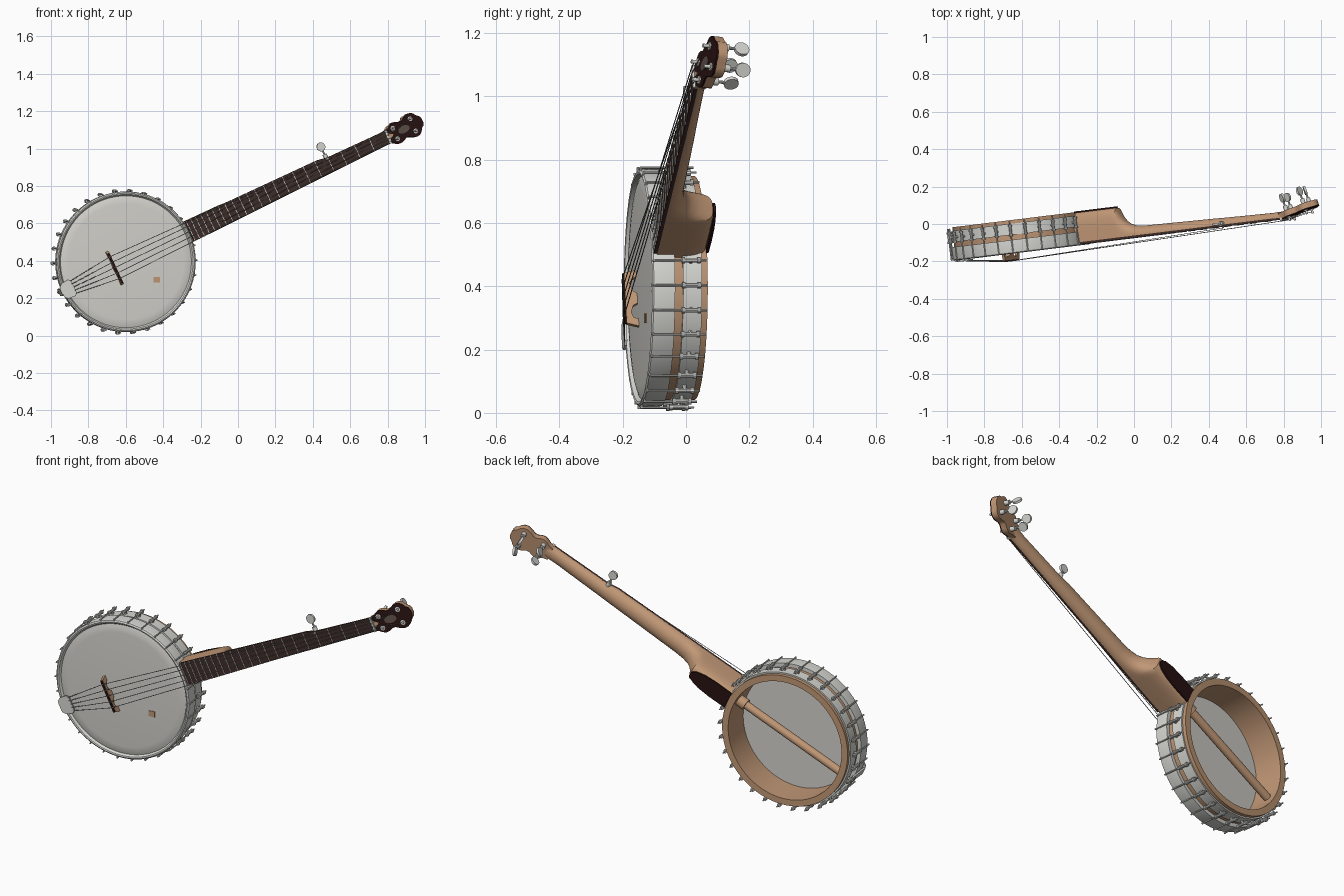
import bpy, bmesh, math
from mathutils import Matrix, Vector

if "Cube" in bpy.data.objects:
    bpy.data.objects.remove(bpy.data.objects["Cube"])

# Instrument frame: x along the neck, y across it, z out of the drum face
A, B = math.radians(7.0), math.radians(25.3)
M = (Matrix.Translation((-0.598, -0.147, 0.395)) @ Matrix.Rotation(A, 4, 'Z')
     @ Matrix.Rotation(math.pi / 2, 4, 'X') @ Matrix.Rotation(B, 4, 'Z'))
NUT = 1.555
HEAD = Matrix.Translation((NUT, 0, 0)) @ Matrix.Rotation(math.radians(13), 4, 'Y')
I4 = Matrix.Identity(4)


def material(name, col):
    m = bpy.data.materials.new(name)
    m.diffuse_color = (*col, 1)
    m.use_nodes = True
    m.node_tree.nodes["Principled BSDF"].inputs["Base Color"].default_value = m.diffuse_color
    return m


WOOD = material("maple_wood", (0.53, 0.31, 0.18))
METAL = material("polished_metal", (0.68, 0.68, 0.65))
SKIN = material("drum_skin", (0.66, 0.65, 0.61))
EBONY = material("dark_ebony", (0.022, 0.006, 0.006))
BOARD = material("fingerboard_brown", (0.05, 0.027, 0.022))
STRING = material("string_steel", (0.30, 0.30, 0.29))
INLAY = material("inlay_brown", (0.11, 0.08, 0.065))


def finish(bm, name, mat):
    bmesh.ops.recalc_face_normals(bm, faces=bm.faces)
    for f in bm.faces:
        f.smooth = True
    for e in bm.edges:
        e.smooth = e.calc_face_angle(0) < 0.6
    bm.transform(M)
    me = bpy.data.meshes.new(name)
    bm.to_mesh(me)
    bm.free()
    me.materials.append(mat)
    bpy.context.collection.objects.link(bpy.data.objects.new(name, me))


def skin_rings(bm, rings, caps=True, loop=False):
    vs = [[bm.verts.new(p) for p in r] for r in rings]
    n = len(vs[0])
    for a, b in zip(vs, vs[1:] + (vs[:1] if loop else [])):
        for i in range(n):
            j = (i + 1) % n
            bm.faces.new((a[i], a[j], b[j], b[i]))
    if caps and not loop:
        bm.faces.new(vs[0][::-1])
        bm.faces.new(vs[-1])


def prism(bm, outline, z0, z1, mat=I4):
    skin_rings(bm, [[mat @ Vector((x, y, z)) for x, y in outline] for z in (z0, z1)])


def rod(bm, p0, p1, r, seg=10, mat=I4):
    p0, p1 = mat @ Vector(p0), mat @ Vector(p1)
    d = p1 - p0
    q = d.to_track_quat('Z', 'Y').to_matrix()
    ring = [q @ Vector((r * math.cos(t), r * math.sin(t), 0))
            for t in (2 * math.pi * i / seg for i in range(seg))]
    skin_rings(bm, [[p + c for c in ring] for p in (p0, p1)])


def lathe(name, profile, mat, seg=96):
    bm = bmesh.new()
    rings = []
    for k in range(seg):
        t = 2 * math.pi * k / seg
        rings.append([(r * math.cos(t), r * math.sin(t), z) for r, z in profile])
    skin_rings(bm, rings, loop=True)
    bmesh.ops.remove_doubles(bm, verts=bm.verts, dist=1e-5)
    finish(bm, name, mat)


def oval(cx, cy, rx, ry, seg=24):
    return [(cx + rx * math.cos(2 * math.pi * i / seg), cy + ry * math.sin(2 * math.pi * i / seg))
            for i in range(seg)]


def interp(table, x):
    for (x0, y0), (x1, y1) in zip(table, table[1:]):
        if x <= x1:
            return y0 + (y1 - y0) * max(0, x - x0) / (x1 - x0)
    return table[-1][1]


# Drum: rim, bracket band, tension hoop, skin
lathe("drum_rim", [(0.32, -0.174), (0.354, -0.174), (0.354, -0.012), (0.32, -0.012)], WOOD)
lathe("bracket_band", [(0.35, -0.155), (0.362, -0.155), (0.362, -0.095), (0.35, -0.095)], METAL)
lathe("tension_hoop", [(0.35, -0.068), (0.374, -0.068), (0.376, -0.01), (0.374, 0.0),
                       (0.367, 0.005), (0.36, 0.003), (0.356, -0.004), (0.35, -0.012)], METAL)
lathe("drum_skin", [(0.0, 0.0), (0.31, -0.001), (0.335, -0.003), (0.356, -0.01),
                    (0.356, -0.014), (0.0, -0.014)], SKIN)

# Hooks with tube shoes all round, leaving the neck free
bm = bmesh.new()
for k in range(1, 30):
    R = Matrix.Rotation(math.radians(12 * k), 4, 'Z')
    rod(bm, (0.381, 0, 0.002), (0.381, 0, -0.168), 0.0038, 8, R)
    rod(bm, (0.366, 0, -0.001), (0.384, 0, -0.001), 0.004, 8, R)
    rod(bm, (0.379, 0, -0.09), (0.379, 0, -0.148), 0.0075, 10, R)
    for z in (-0.094, -0.144):
        rod(bm, (0.38, 0, z - 0.005), (0.38, 0, z + 0.005), 0.0105, 10, R)
    rod(bm, (0.355, 0, -0.12), (0.38, 0, -0.12), 0.007, 8, R)
finish(bm, "tension_hooks", METAL)

# Dowel running through the drum
bm = bmesh.new()
rod(bm, (-0.335, 0, -0.115), (0.34, 0, -0.115), 0.021, 24)
rod(bm, (0.275, 0, -0.115), (0.335, 0, -0.115), 0.03, 24)
finish(bm, "dowel", WOOD)

# Neck with heel: U-shaped sections along x
UPPER = [(0.36, 0.059), (1.16, 0.051), (1.22, 0.041), (NUT, 0.037)]
LOWER = [(0.36, 0.059), (NUT, 0.037)]
DEPTH = [(0.345, 0.172, 4), (0.45, 0.172, 4), (0.57, 0.171, 4), (0.592, 0.168, 3.6),
         (0.6, 0.15, 3.2), (0.612, 0.125, 2.8), (0.63, 0.098, 2.5), (0.655, 0.077, 2.3),
         (0.69, 0.064, 2.1), (0.74, 0.058, 2), (1.16, 0.049, 2), (1.22, 0.047, 2),
         (1.5, 0.041, 2), (1.57, 0.043, 2.6)]
bm = bmesh.new()
rings = []
for x, d, n in DEPTH:
    ring = []
    for i in range(25):
        t = math.pi * i / 24
        c, s = math.cos(t), math.sin(t)
        v = math.copysign(abs(c) ** (2 / n), c) * interp(UPPER if c > 0 else LOWER, x)
        ring.append((x, v, -0.011 - (d - 0.011) * max(s, 0) ** (2 / n)))
    rings.append(ring)
skin_rings(bm, rings)
finish(bm, "neck", WOOD)

# Heel cap
bm = bmesh.new()
prism(bm, [(0.355, -0.046), (0.45, -0.047), (0.52, -0.042), (0.565, -0.03), (0.588, -0.012),
           (0.588, 0.012), (0.565, 0.03), (0.52, 0.042), (0.45, 0.047), (0.355, 0.046)],
      -0.178, -0.17)
finish(bm, "heel_cap", EBONY)

# Fingerboard, frets, nut
bm = bmesh.new()
xs = [0.377, 1.16, 1.22, NUT]
prism(bm, [(x, -interp(LOWER, x)) for x in xs] + [(x, interp(UPPER, x)) for x in xs[::-1]],
      -0.012, 0.0)
finish(bm, "fingerboard", BOARD)
bm = bmesh.new()
for n in range(1, 23):
    x = NUT - 1.627 * (1 - 2 ** (-n / 12))
    lo, hi = interp(LOWER, x), interp(UPPER, x)
    prism(bm, [(x - .0018, -lo), (x + .0018, -lo), (x + .0018, hi), (x - .0018, hi)], -0.001, 0.0025)
finish(bm, "frets", METAL)
bm = bmesh.new()
prism(bm, [(NUT, -.038), (NUT + .012, -.038), (NUT + .012, .038), (NUT, .038)], -0.014, 0.006)
finish(bm, "nut", SKIN)

# Headstock with dark face plate
half = [(0.0, 0.037), (0.022, 0.04), (0.04, 0.052), (0.058, 0.06), (0.078, 0.057), (0.098, 0.047),
        (0.115, 0.048), (0.135, 0.06), (0.158, 0.067), (0.178, 0.064), (0.192, 0.052),
        (0.202, 0.037), (0.215, 0.028), (0.222, 0.012)]
outline = [(x, -y) for x, y in half] + [(x, y) for x, y in half[::-1]]
bm = bmesh.new()
prism(bm, outline, -0.036, -0.006, HEAD)
finish(bm, "headstock", WOOD)
bm = bmesh.new()
prism(bm, [(max(x, 0.012), y) for x, y in outline], -0.006, 0.0, HEAD)
finish(bm, "headstock_face", EBONY)
bm = bmesh.new()
prism(bm, oval(0.105, 0, 0.034, 0.02), -0.001, 0.0015, HEAD)
finish(bm, "headstock_inlay", INLAY)
bm = bmesh.new()
prism(bm, [(0.013, -0.018), (0.04, 0), (0.013, 0.018)], -0.001, 0.002, HEAD)
finish(bm, "headstock_wedge", WOOD)


# Tuners: barrel, shaft and flat oval button along local -z
def tuner(bm, mat):
    rod(bm, (0, 0, 0.004), (0, 0, -0.026), 0.012, 16, mat)
    rod(bm, (0, 0, -0.02), (0, 0, -0.06), 0.005, 10, mat)
    flat = mat @ Matrix.Rotation(math.pi / 2, 4, 'X')
    prism(bm, oval(0, -0.07, 0.023, 0.024), -0.006, 0.006, flat)


POSTS = [(0.05, -0.031), (0.161, -0.036), (0.161, 0.036), (0.05, 0.031)]
bm = bmesh.new()
for (x, y), ang in zip(POSTS, (20, 60, 100, 40)):
    tuner(bm, HEAD @ Matrix.Translation((x, y, -0.036)) @ Matrix.Rotation(math.radians(ang), 4, 'Z'))
    rod(bm, (x, y, -0.002), (x, y, 0.004), 0.013, 16, HEAD)
    rod(bm, (x, y, 0), (x, y, 0.024), 0.006, 12, HEAD)
finish(bm, "head_tuners", METAL)
bm = bmesh.new()
tuner(bm, Matrix.Translation((1.213, 0.036, -0.018)) @ Matrix.Rotation(math.pi / 2, 4, 'X'))
rod(bm, (1.213, 0.034, -0.018), (1.213, 0.034, 0.006), 0.005)
finish(bm, "side_tuner", METAL)

# Bridge: three-footed arch with a dark top strip
BR = Matrix(((0, 0, 1, -0.072), (1, 0, 0, -0.004), (0, 1, 0, 0), (0, 0, 0, 1)))
arch = [(-0.098, -0.002), (-0.074, -0.002), (-0.068, 0.014), (-0.05, 0.022), (-0.026, 0.014),
        (-0.016, -0.002)]
feet = arch + [(-x, z) for x, z in arch[::-1]]
bm = bmesh.new()
prism(bm, feet + [(0.088, 0.037), (-0.088, 0.037)], -0.007, 0.007, BR)
finish(bm, "bridge", WOOD)
bm = bmesh.new()
prism(bm, [(-0.088, 0.037), (0.088, 0.037), (0.086, 0.043), (-0.086, 0.043)], -0.005, 0.005, BR)
finish(bm, "bridge_top", EBONY)

# Tailpiece
bm = bmesh.new()
prism(bm, [(-0.383, -0.03), (-0.365, -0.045), (-0.325, -0.048), (-0.312, -0.035),
           (-0.312, 0.035), (-0.325, 0.048), (-0.365, 0.045), (-0.383, 0.03)], 0.006, 0.014)
prism(bm, [(-0.386, -0.02), (-0.378, -0.02), (-0.378, 0.02), (-0.386, 0.02)], -0.12, 0.012)
finish(bm, "tailpiece", METAL)

# Strings over bridge and nut to their posts
bm = bmesh.new()
for i in range(5):
    path = [Vector((-0.32, -0.036 + 0.018 * i, 0.014)), Vector((-0.072, -0.064 + 0.032 * i, 0.044))]
    if i < 4:
        path.append(Vector((NUT + 0.006, -0.028 + 0.0187 * i, 0.007)))
        path.append(HEAD @ Vector((*POSTS[i], 0.014)))
    else:
        path.append(Vector((1.213, 0.034, 0.006)))
    for p, q in zip(path, path[1:]):
        rod(bm, p, q, 0.0017, 6)
finish(bm, "strings", STRING)

# Small square patch on the skin
bm = bmesh.new()
prism(bm, [(-.017, -.015), (.017, -.015), (.017, .015), (-.017, .015)], -0.002, 0.003,
      Matrix.Translation((0.108, -0.157, 0)) @ Matrix.Rotation(-B, 4, 'Z'))
finish(bm, "skin_patch", WOOD)
